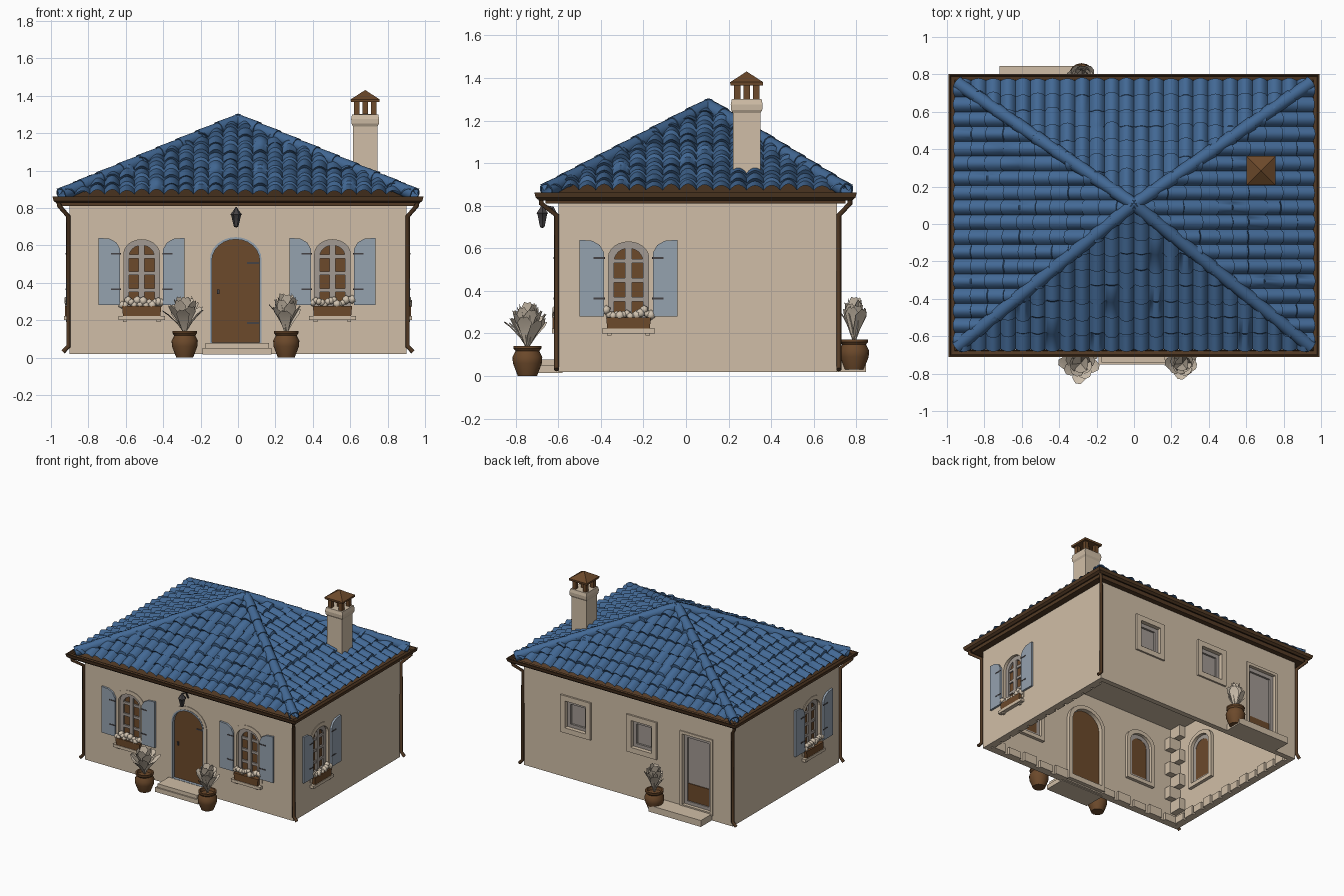
import bpy, bmesh, math, random
from mathutils import Vector, Matrix

if "Cube" in bpy.data.objects:
    bpy.data.objects.remove(bpy.data.objects["Cube"])
random.seed(4)

def material(name, rgb):
    m = bpy.data.materials.new(name)
    m.diffuse_color = (*rgb, 1)
    m.use_nodes = True
    m.node_tree.nodes["Principled BSDF"].inputs["Base Color"].default_value = m.diffuse_color
    return m

PLASTER = material("plaster_beige", (0.63, 0.515, 0.385))
LEAF = material("foliage_beige", (0.63, 0.54, 0.43))
BLUE = material("roof_blue", (0.055, 0.14, 0.30))
SHUTTER = material("shutter_blue", (0.30, 0.36, 0.43))
WOOD = material("wood_brown", (0.15, 0.067, 0.024))
GUTTER = material("gutter_brown", (0.085, 0.042, 0.018))
IRON = material("iron_charcoal", (0.06, 0.055, 0.058))
GREY = material("window_grey", (0.36, 0.32, 0.29))
I = Matrix.Identity(4)
T = Matrix.Translation

def finish(name, bm, mat, M=I, normals=True, angle=35):
    if normals:
        bmesh.ops.recalc_face_normals(bm, faces=bm.faces)
    me = bpy.data.meshes.new(name)
    bm.to_mesh(me)
    bm.free()
    me.transform(M)
    me.materials.append(mat)
    if angle:
        me.shade_smooth()
        me.set_sharp_from_angle(angle=math.radians(angle))
    ob = bpy.data.objects.new(name, me)
    bpy.context.collection.objects.link(ob)
    return ob

def mesh(name, verts, faces, mat, M=I, normals=True, angle=35):
    bm = bmesh.new()
    vs = [bm.verts.new(v) for v in verts]
    for f in faces:
        bm.faces.new([vs[i] for i in f])
    return finish(name, bm, mat, M, normals, angle)

def extrude(name, pts, y0, y1, mat, M=I):
    n = len(pts)
    verts = [(x, y, z) for y in (y0, y1) for x, z in pts]
    faces = [range(n), range(n, 2 * n)] + [(i, (i + 1) % n, n + (i + 1) % n, n + i) for i in range(n)]
    return mesh(name, verts, faces, mat, M, True, 0)

def box(name, x0, x1, y0, y1, z0, z1, mat, M=I):
    return extrude(name, [(x0, z0), (x1, z0), (x1, z1), (x0, z1)], y0, y1, mat, M)

def ring(name, outer, inner, y0, y1, mat, M=I):
    n = len(outer)
    verts = [(x, y, z) for y in (y0, y1) for loop in (outer, inner) for x, z in loop]
    faces = []
    for i in range(n):
        j = (i + 1) % n
        for a, b in ((0, 1), (1, 3), (3, 2), (2, 0)):
            faces.append((a * n + i, a * n + j, b * n + j, b * n + i))
    return mesh(name, verts, faces, mat, M)

def arch(w, z0, z1, rise):
    arc = [(-w / 2 * math.cos(math.pi * k / 12), z1 - rise + rise * math.sin(math.pi * k / 12)) for k in range(13)]
    if rise == 0:
        arc = [(-w / 2 + w * k / 12, z1) for k in range(13)]
    return [(-w / 2, z0)] + arc + [(w / 2, z0)]

def rect_sweep(name, x0, x1, y0, y1, prof, mat, closed=True):
    n = len(prof)
    verts = [(x + sx * d, y + sy * d, z) for x, y, sx, sy in
             ((x0, y0, -1, -1), (x1, y0, 1, -1), (x1, y1, 1, 1), (x0, y1, -1, 1)) for d, z in prof]
    faces = [(c * n + k, (c + 1) % 4 * n + k, (c + 1) % 4 * n + (k + 1) % n, c * n + (k + 1) % n)
             for c in range(4) for k in range(n if closed else n - 1)]
    return mesh(name, verts, faces, mat, I, True, 0)

def lathe(name, prof, mat, M=I, n=16):
    verts = [(r * math.cos(2 * math.pi * k / n), r * math.sin(2 * math.pi * k / n), z) for r, z in prof for k in range(n)]
    faces = [(j * n + k, j * n + (k + 1) % n, (j + 1) * n + (k + 1) % n, (j + 1) * n + k)
             for j in range(len(prof) - 1) for k in range(n)]
    return mesh(name, verts, faces, mat, M)

def pipe(name, pts, r, mat):
    cu = bpy.data.curves.new(name, 'CURVE')
    cu.dimensions, cu.bevel_depth, cu.bevel_resolution, cu.use_fill_caps = '3D', r, 2, True
    sp = cu.splines.new('POLY')
    sp.points.add(len(pts) - 1)
    for p, q in zip(sp.points, pts):
        p.co = (*q, 1)
    cu.materials.append(mat)
    bpy.context.collection.objects.link(bpy.data.objects.new(name, cu))

# Hollow wall shell, ceiling and soffit
walls = rect_sweep("walls", -0.9, 0.9, -0.6, 0.71, [(0, .02), (0, .82), (-.04, .82), (-.04, .02)], PLASTER)
box("ceiling", -0.87, 0.87, -0.57, 0.68, 0.785, 0.80, PLASTER)
box("soffit", -0.95, 0.95, -0.66, 0.75, 0.81, 0.84, GUTTER)

def cut(pts, M):
    c = extrude("opening_cutter", pts, -0.05, 0.1, PLASTER, M)
    c.hide_render = True
    c.display_type = 'WIRE'
    mod = walls.modifiers.new("opening", 'BOOLEAN')
    mod.operation, mod.object, mod.solver = 'DIFFERENCE', c, 'EXACT'

def wall_frame(x, y, deg):
    return T((x, y, 0)) @ Matrix.Rotation(math.radians(deg), 4, 'Z')

# Glazed opening: stone surround, sash frame, panes and bars
def glazing(M, w, z0, z1, rise, rows, proud=0.004, stone=0.03, pane=WOOD):
    cut(arch(w, z0, z1, rise), M)
    outer = arch(w + 2 * stone, z0 - stone, z1 + stone, rise * 1.2)
    ring("opening_surround", outer, arch(w, z0, z1, rise), -proud, 0.065, PLASTER, M)
    ring("window_frame", arch(w, z0, z1, rise), arch(w - .055, z0 + .025, z1 - .03, rise * .8), .018, .042, GREY, M)
    extrude("window_panes", arch(w - .01, z0, z1 - .005, rise), .033, .04, pane, M)
    if rows:
        box("window_mullion", -.016, .016, .018, .036, z0, z1 - .01, GREY, M)
    for k in range(1, rows):
        z = z0 + (z1 - z0) * k / rows
        box("window_bar", -w / 2 + .01, w / 2 - .01, .022, .036, z - .01, z + .01, GREY, M)

# Shuttered window with shallow flower box
def shuttered_window(M):
    glazing(M, 0.19, 0.27, 0.63, 0.075, 4)
    for s in (-1, 1):
        pts = [(s * .115, .28), (s * .23, .28), (s * .23, .64), (s * .17, .635), (s * .135, .615), (s * .115, .58)]
        extrude("shutter", pts, -.02, -.005, SHUTTER, M)
        for z in (.36, .55):
            box("shutter_hinge", *sorted((s * .11, s * .165)), -.022, -.018, z, z + .009, IRON, M)
        box("box_bracket", s * .09 - .01, s * .09 + .01, -.02, 0, .19, .205, PLASTER, M)
    box("window_shelf", -.125, .125, -.03, 0, .20, .222, PLASTER, M)
    extrude("flower_box", [(-.1, .222), (.1, .222), (.105, .275), (-.105, .275)], -.026, .012, WOOD, M)
    bm = bmesh.new()
    for k in range(14):
        P = T((-.105 + .21 * k / 13, random.uniform(-.01, 0), random.uniform(.278, .312)))
        bmesh.ops.create_icosphere(bm, subdivisions=1, radius=random.uniform(.018, .026), matrix=P)
    finish("box_flowers", bm, LEAF, M, angle=50)

for M in (wall_frame(-.515, -.6, 0), wall_frame(.505, -.6, 0), wall_frame(.9, -.27, 90), wall_frame(-.9, -.27, -90)):
    shuttered_window(M)

# Front door with arched surround, hinges and steps
F = wall_frame(-.012, -.6, 0)
cut(arch(.27, .07, .64, .12), F)
ring("door_surround", arch(.33, .03, .67, .15), arch(.27, .07, .64, .12), -.004, .07, PLASTER, F)
ring("door_reveal", arch(.276, .07, .644, .12), arch(.256, .08, .632, .115), -.006, .03, SHUTTER, F)
extrude("front_door", arch(.265, .07, .637, .12), .018, .04, WOOD, F)
for z in (.18, .5):
    box("door_hinge", .06, .125, .014, .02, z, z + .01, IRON, F)
box("door_handle", -.1, -.088, .008, .02, .34, .365, IRON, F)
box("front_step_lower", -.19, .18, -.75, -.58, .015, .05, PLASTER)
box("front_step_upper", -.175, .165, -.74, -.58, .05, .078, PLASTER)

# Back windows, back door and step
for x in (.45, -.12):
    glazing(wall_frame(x, .71, 180), .18, .41, .62, 0, 0, .014, .04, GREY)
B = wall_frame(-.59, .71, 180)
glazing(B, .24, .08, .63, 0, 0, .008, .022, GREY)
box("back_door_panel", -.095, .095, .027, .04, .1, .24, WOOD, B)
box("back_step", -.72, -.27, .70, .845, .02, .07, PLASTER)

# Rough stones showing on the inner faces
for k in range(12):
    x = -.8 + k * .145
    if abs(x) > .2:
        box("base_stone", x - .055, x + .055, -.57, -.54, .02, .075 + .015 * (k % 2), PLASTER)
    y = -.5 + k * .1
    for s in (-1, 1):
        box("base_stone", *sorted((s * .84, s * .87)), y - .04, y + .04, .02, .075 + .015 * (k % 2), PLASTER)
for k in range(7):
    d = .07 + .05 * (k % 2)
    for s in (-1, 1):
        for y0, y1 in ((-.58, -.58 + .19 - d), (.69 - .19 + d, .69)):
            box("corner_stone", *sorted((s * (.88 - d), s * .88)), y0, y1, .1 + k * .1, .19 + k * .1, PLASTER)

# Roof: brown deck and four corrugated tile slopes trimmed at the hips
EX, EY0, EY1, EZ = .95, -.66, .757, .855
apex = Vector((0, .105, 1.25))
corners = [Vector(c) for c in ((-EX, EY0, EZ), (EX, EY0, EZ), (EX, EY1, EZ), (-EX, EY1, EZ))]
low = [c * 1 - Vector((0, 0, .012)) for c in corners]
mesh("roof_deck", low + [apex - Vector((0, 0, .012))], [(0, 1, 4), (1, 2, 4), (2, 3, 4), (3, 0, 4), (3, 2, 1, 0)], GUTTER)

def roof_slope(name, a, b):
    u = (b - a).normalized()
    w = apex - (a + u * (apex - a).dot(u))
    n, wd = u.cross(w).normalized(), w.normalized()
    cols, S = round((b - a).length / .078), 8
    rows = round(w.length / .092)
    step, nx = (b - a).length / cols, cols * S
    bm, lines = bmesh.new(), []
    for r in range(rows):
        jit = [(random.uniform(.8, 1.2), random.uniform(-.014, .014)) for _ in range(cols + 1)]
        for v, lift in ((r / rows, .018), ((r + 1) / rows, .002)):
            line = []
            for i in range(nx + 1):
                j = jit[i // S]
                h = math.sin(math.pi * (i % S) / S) ** .8 * .028 * j[0]
                off = j[1] if 0 < r and lift > .01 and i % S else 0
                line.append(bm.verts.new(a + u * (i / S * step) + wd * (v * w.length + off) + n * (h + lift)))
            lines.append(line)
    for p, q in zip(lines, lines[1:]):
        for i in range(nx):
            bm.faces.new((p[i], p[i + 1], q[i + 1], q[i]))
    for c, s in ((a, -1), (b, 1)):
        bmesh.ops.bisect_plane(bm, geom=bm.verts[:] + bm.edges[:] + bm.faces[:], plane_co=c,
                               plane_no=(apex - c).cross(Vector((0, 0, 1))).normalized() * s, clear_outer=True)
    finish(name, bm, BLUE, normals=False, angle=50)

for k, side in enumerate(("front", "right", "back", "left")):
    roof_slope("roof_tiles_" + side, corners[k], corners[(k + 1) % 4])

# Hip cap tiles
for c in corners:
    p0, p1 = c.lerp(apex, .005) + Vector((0, 0, .015)), apex + Vector((0, 0, .018))
    d = (p1 - p0) / 9
    for k in range(9):
        M = T(p0 + d * k) @ d.to_track_quat('Z', 'Y').to_matrix().to_4x4()
        L = d.length * 1.12
        lathe("hip_tile", [(.03, 0), (.038, 0), (.032, L), (.026, L)], BLUE, M, 12)

# Gutter and downpipes
rect_sweep("gutter", -.95, .95, -.67, .76,
           [(0, .855), (0, .835), (.02, .825), (.036, .838), (.042, .862), (.034, .862), (.028, .843), (.01, .84)], GUTTER)
for s in (-1, 1):
    for ye, yw in ((-.68, -.608), (.77, .718)):
        pipe("downpipe", [(s * .96, ye, .835), (s * .955, ye, .81), (s * .907, yw, .755), (s * .907, yw, .06), (s * .935, yw, .03)], .012, GUTTER)

# Chimney with posts and pyramid cap
rect_sweep("chimney_shaft", .615, .745, .22, .35, [(0, .93), (0, 1.235), (.008, 1.25), (.01, 1.275), (.005, 1.3), (-.064, 1.302)], PLASTER, False)
C = T((.68, .285, 0)) @ Matrix.Rotation(math.pi / 4, 4, 'Z')
for sx in (-1, 1):
    for sy in (-1, 1):
        x, y = .68 + sx * .045, .285 + sy * .045
        box("chimney_post", x - .015, x + .015, y - .015, y + .015, 1.295, 1.375, WOOD)
lathe("chimney_cap", [(.001, 1.365), (.108, 1.365), (.11, 1.38), (.001, 1.43)], WOOD, C, 4)
box("chimney_flue", .665, .695, .27, .30, 1.295, 1.37, WOOD)

# Lantern over the front door
L = T((-.01, -.675, 0))
lathe("lantern", [(.001, .695), (.012, .70), (.016, .715), (.026, .76), (.031, .765), (.014, .787), (.006, .80), (.001, .805)], IRON, L, 6)
pipe("lantern_arm", [(-.01, -.6, .74), (-.01, -.625, .79), (-.01, -.675, .80)], .006, IRON)

# Potted plants with broad leaves
def plant(x, y, z, reach, top, squash=1):
    lathe("plant_pot", [(.001, 0), (.045, 0), (.068, .06), (.07, .09), (.056, .118), (.066, .13), (.066, .142), (.054, .142), (.05, .12), (.001, .12)], WOOD, T((x, y, z)))
    verts, faces = [], []
    for k in range(18):
        az, t = k * 2.4, (k + .5) / 18
        out, up = reach * (.3 + .7 * t), (top - .13) * (1.02 - .5 * t * random.uniform(.6, 1.1))
        base = len(verts)
        for f, wd in ((0, .008), (.35, .024), (.75, .036), (1, .014)):
            r, h = out * f ** 1.1, .125 + up * (1.35 * f - .35 * f * f)
            for s, dz in ((-1, .006), (0, 0), (1, .006)):
                verts.append((math.cos(az) * r - math.sin(az) * wd * s, (math.sin(az) * r + math.cos(az) * wd * s) * squash, h + dz))
        faces += [(base + 3 * j + i, base + 3 * j + i + 1, base + 3 * j + i + 4, base + 3 * j + i + 3) for j in range(3) for i in range(2)]
    mesh("plant_leaves", verts, faces, LEAF, T((x, y, z)), False)

plant(-.285, -.745, 0, .122, .33)
plant(.258, -.745, 0, .095, .345)
plant(-.28, .79, .03, .08, .34, .92)
